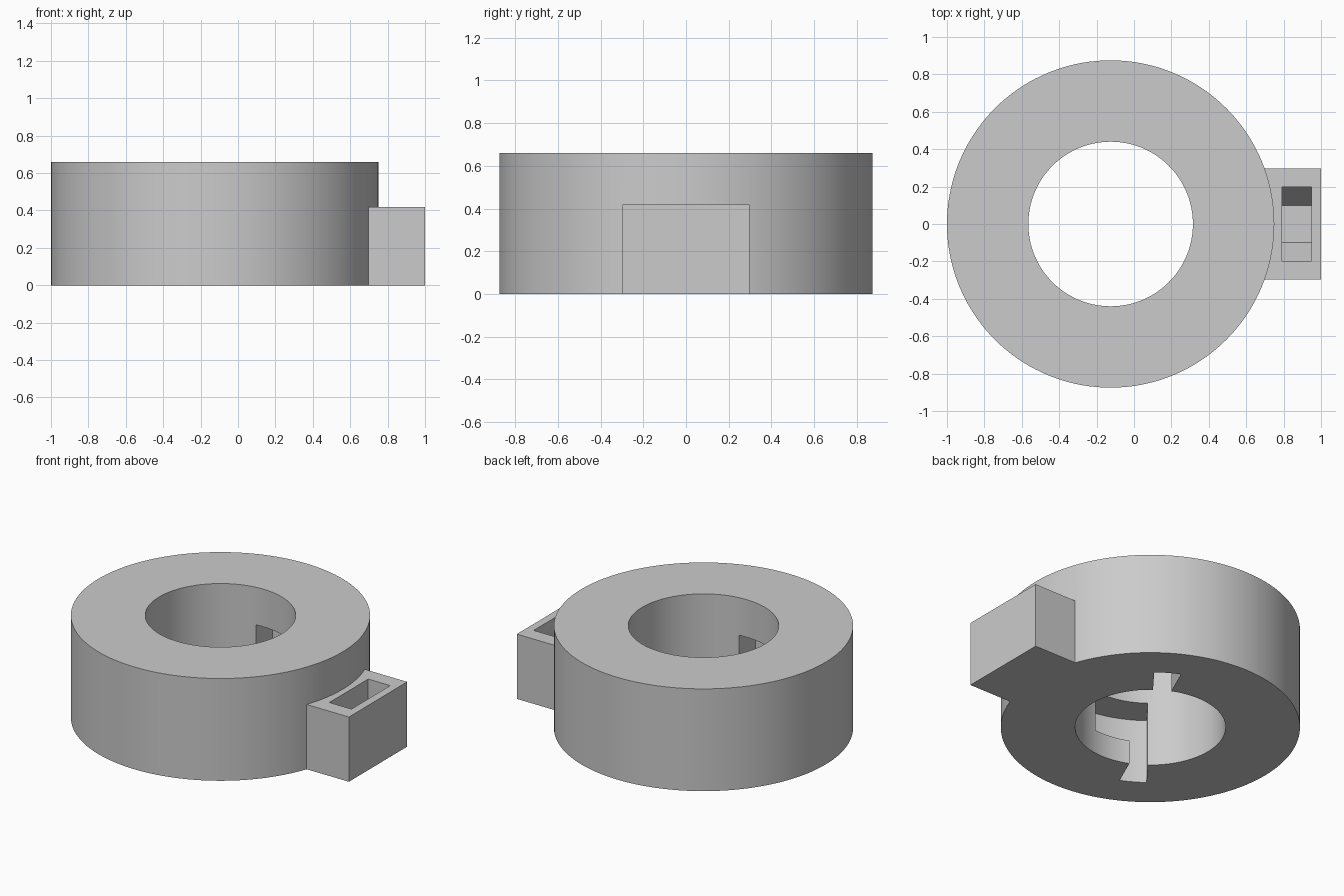
import bpy, bmesh, math
from mathutils import Matrix

if "Cube" in bpy.data.objects:
    bpy.data.objects.remove(bpy.data.objects["Cube"])

CX = -0.125            # ring centre
SCREW_Z = 0.21         # screw axis height

grey = bpy.data.materials.new("light grey")
grey.diffuse_color = (0.6, 0.6, 0.6, 1)
grey.use_nodes = True
grey.node_tree.nodes["Principled BSDF"].inputs["Base Color"].default_value = grey.diffuse_color


def prism(name, points, depth, matrix):
    """Extrude a flat outline along its local z, then place it."""
    bm = bmesh.new()
    face = bm.faces.new([bm.verts.new((u, v, 0)) for u, v in points])
    ext = bmesh.ops.extrude_face_region(bm, geom=[face])
    verts = [g for g in ext["geom"] if isinstance(g, bmesh.types.BMVert)]
    bmesh.ops.translate(bm, vec=(0, 0, depth), verts=verts)
    bm.transform(matrix)
    bmesh.ops.recalc_face_normals(bm, faces=bm.faces)
    me = bpy.data.meshes.new(name)
    bm.to_mesh(me)
    bm.free()
    me.materials.append(grey)
    ob = bpy.data.objects.new(name, me)
    bpy.context.collection.objects.link(ob)
    return ob


def circle(r, n):
    return [(r * math.cos(2 * math.pi * i / n), r * math.sin(2 * math.pi * i / n))
            for i in range(n)]


def sector(r0, r1, a0, a1, n=14):
    angs = [math.radians(a0 + (a1 - a0) * i / n) for i in range(n + 1)]
    return ([(r1 * math.cos(a), r1 * math.sin(a)) for a in angs] +
            [(r0 * math.cos(a), r0 * math.sin(a)) for a in reversed(angs)])


def at_ring(z):
    return Matrix.Translation((CX, 0, z))


def along_x(x, z):
    """Local (u, v, depth) becomes world (y, z, x)."""
    return Matrix(((0, 0, 1, x), (1, 0, 0, 0), (0, 1, 0, z), (0, 0, 0, 1)))


def combine(body, tool, op):
    mod = body.modifiers.new(op, 'BOOLEAN')
    mod.operation, mod.solver, mod.object = op, 'EXACT', tool
    bpy.context.view_layer.objects.active = body
    bpy.ops.object.modifier_apply(modifier=mod.name)
    bpy.data.objects.remove(tool)


# Ring body with the clamp block on its right side
collar = prism("collar", circle(0.875, 144), 0.66, at_ring(0))
block = prism("clamp_block", [(-0.297, 0), (0.297, 0), (0.297, 0.418), (-0.297, 0.418)],
              0.5, along_x(0.5, 0))
combine(collar, block, 'UNION')

# Central bore
combine(collar, prism("bore", circle(0.44, 144), 1, at_ring(-0.1)), 'DIFFERENCE')

# Two opposite bayonet slots: entry from below, then a sideways run
for turn in (0, 180):
    entry = prism("slot_entry", sector(0.36, 0.645, 52 + turn, 66.2 + turn),
                  0.4, at_ring(-0.1))
    combine(collar, entry, 'DIFFERENCE')
    run = prism("slot_run", sector(0.35, 0.645, 52 + turn, 97 + turn, 36),
                0.262, at_ring(0.155))
    combine(collar, run, 'DIFFERENCE')

# Nut pocket: lower half of a hexagon, open at the top of the block
R = 0.198
H = R * math.sqrt(3) / 2
nut = [(-R, 0), (-R / 2, -H), (R / 2, -H), (R, 0), (R, 0.4), (-R, 0.4)]
combine(collar, prism("nut_pocket", nut, 0.158, along_x(0.791, SCREW_Z)), 'DIFFERENCE')

# Screw hole from the outer face into the bore
combine(collar, prism("screw_hole", circle(0.104, 48), 1.0, along_x(0.1, SCREW_Z)),
        'DIFFERENCE')

# Smooth curved walls, sharp edges
bpy.ops.object.select_all(action='DESELECT')
collar.select_set(True)
bpy.context.view_layer.objects.active = collar
bpy.ops.object.shade_smooth_by_angle(angle=math.radians(25))
